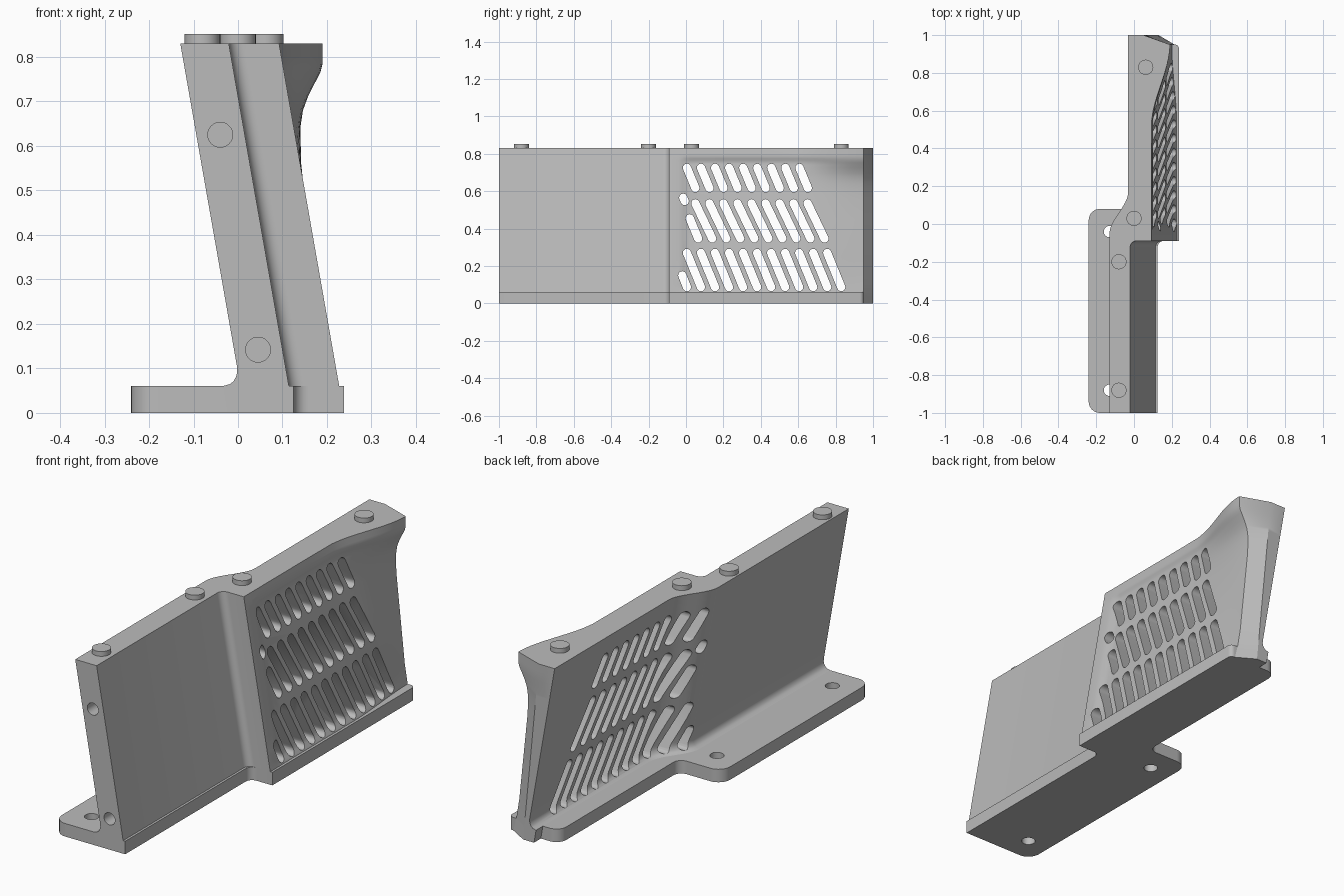
import bpy, bmesh, math

if "Cube" in bpy.data.objects:
    bpy.data.objects.remove(bpy.data.objects["Cube"])

H, LEAN = 0.83, 0.1755
grey = bpy.data.materials.new("light grey")
grey.diffuse_color = (0.5, 0.5, 0.5, 1)
grey.use_nodes = True
grey.node_tree.nodes["Principled BSDF"].inputs["Base Color"].default_value = grey.diffuse_color


def smooth(t):
    t = max(0.0, min(1.0, t))
    return t * t * (3 - 2 * t)


def lerp_table(pts, z):
    for (a, xa), (b, xb) in zip(pts, pts[1:]):
        if z <= b:
            return xa + (xb - xa) * (z - a) / (b - a)
    return pts[-1][1]


def finish(bm, name):
    bmesh.ops.recalc_face_normals(bm, faces=bm.faces)
    me = bpy.data.meshes.new(name)
    bm.to_mesh(me)
    bm.free()
    me.materials.append(grey)
    ob = bpy.data.objects.new(name, me)
    bpy.context.collection.objects.link(ob)
    return ob


def loft(bm, rings):
    """Closed solid through rings that have equal point counts."""
    vs = [[bm.verts.new(p) for p in r] for r in rings]
    n = len(vs[0])
    for a, b in zip(vs, vs[1:]):
        for i in range(n):
            j = (i + 1) % n
            bm.faces.new((a[i], a[j], b[j], b[i]))
    bm.faces.new(vs[0][::-1])
    bm.faces.new(vs[-1])


def arc(cx, cy, r, a0, a1, n=8):
    return [(cx + r * math.cos(math.radians(a0 + (a1 - a0) * i / n)),
             cy + r * math.sin(math.radians(a0 + (a1 - a0) * i / n))) for i in range(n + 1)]


def rod(bm, axis, a, b, outline):
    """Extrude a 2D outline along x, y or z."""
    put = {"x": lambda u, v, w: (w, u, v), "y": lambda u, v, w: (u, w, v),
           "z": lambda u, v, w: (u, v, w)}[axis]
    loft(bm, [[put(u, v, w) for u, v in outline] for w in (a, b)])


def circle(cx, cy, r):
    return arc(cx, cy, r, 0, 360, 32)[:-1]


def cut(ob, bm):
    cutter = finish(bm, "cutter")
    cutter.hide_render = True
    mod = ob.modifiers.new("cut", "BOOLEAN")
    mod.operation, mod.solver, mod.object = "DIFFERENCE", "EXACT", cutter
    bpy.context.view_layer.objects.active = ob
    bpy.ops.object.modifier_apply(modifier=mod.name)
    bpy.data.objects.remove(cutter)


# Leaning wall: stepped in plan, flared at the rear upper edge
REAR = [(0, .215), (.06, .20), (.15, .185), (.56, .142), (.64, .14), (.68, .146),
        (.71, .157), (.74, .172), (.765, .185), (.785, .19), (.83, .19)]
LEFT_Y = [-1] + [-.05 + .22 * i / 12 for i in range(13)] + [1]
RIGHT_Y = [.95, .93, .9, .87, .84, .8, .76, .72, .68, .64, .6, .55, .4, .2, .02, 0, -.02, -.04]


def wall_ring(z):
    shift = -LEAN * z
    d = min(1, max(0, (.105 - z) / .045))
    fillet = .04 * (1 - math.sqrt(1 - d * d))
    ring = [(.016 + .099 * smooth((y + .05) / .22) + shift - fillet, y, z) for y in LEFT_Y]
    ring.append((.05 + .08 * (1 - z / H), 1, z))
    band = smooth((z - .05) / .05) * smooth((.79 - z) / .04)
    for y in RIGHT_Y:
        recess = .014 * band * smooth((y + .04) / .06)
        x = .238 + shift - recess
        f = smooth((y - .52) / .43)
        ring.append((x + f * (lerp_table(REAR, z) - x), y, z))
    ring.append((.238 + shift, -.09, z))
    ring += [(x + shift, y, z) for x, y in arc(.157, -.122, .032, 90, 180, 6)]
    ring.append((.125 + shift, -1, z))
    return ring


levels = [0, .05, .06, .065, .072, .082, .092, .105, .15, .25, .35, .45, .56, .6, .64, .66,
          .68, .695, .71, .725, .74, .752, .765, .775, .785, .8, H]
bm = bmesh.new()
loft(bm, [wall_ring(z) for z in levels])
wall = finish(bm, "leaning_wall")

# Slanted vent slots in three rows
bm = bmesh.new()


def slot(y0, z0, y1, z1, r=.022):
    a = math.degrees(math.atan2(z0 - z1, y0 - y1))
    rod(bm, "x", -.4, .5, arc(y0, z0, r, a - 90, a + 90, 8) + arc(y1, z1, r, a + 90, a + 270, 8))


for k in range(9):
    slot(.005 + .0752 * k, .725, .05 + .0752 * k, .617)
    slot(.05 + .075 * k, .535, .14 + .075 * k, .347)
for k in range(11):
    slot(.005 + .075 * k, .27, .08 + .075 * k, .087)
slot(.02, .455, .065, .347)
slot(-.02, .15, .005, .087)
slot(-.015, .565, -.007, .547)
cut(wall, bm)

# Round sockets in the front end
bm = bmesh.new()
for x, z in ((-.04, .625), (.045, .142)):
    rod(bm, "y", -1.1, -.88, circle(x, z, .028))
cut(wall, bm)

# Base plate with rounded foot and narrow rear flange
outline = [(.125, -1)] + arc(-.18, -.94, .06, 270, 180) + arc(-.18, .02, .06, 180, 90)
outline += arc(-.06, .12, .04, 270, 360) + arc(.03, .90, .05, 180, 90)
outline += arc(.218, .93, .02, 90, 0, 4) + [(.238, -.09)] + arc(.157, -.122, .032, 90, 180, 6)
bm = bmesh.new()
rod(bm, "z", 0, .06, outline)
base = finish(bm, "base_plate")
bm = bmesh.new()
for y in (-.04, -.88):
    rod(bm, "z", -.1, .2, circle(-.13, y, .03))
cut(base, bm)

# Locating pegs on the top edge
pegs = []
for i, (x, y) in enumerate(((-.08, -.88), (-.08, -.2), (0, .03), (.062, .83))):
    bm = bmesh.new()
    rod(bm, "z", H - .01, .852, circle(x, y, .04))
    pegs.append(finish(bm, f"top_peg_{i + 1}"))

# Smooth curved areas, keep edges sharp
bpy.ops.object.select_all(action="DESELECT")
for ob in [wall, base] + pegs:
    ob.select_set(True)
bpy.context.view_layer.objects.active = wall
bpy.ops.object.shade_smooth_by_angle(angle=math.radians(30))
